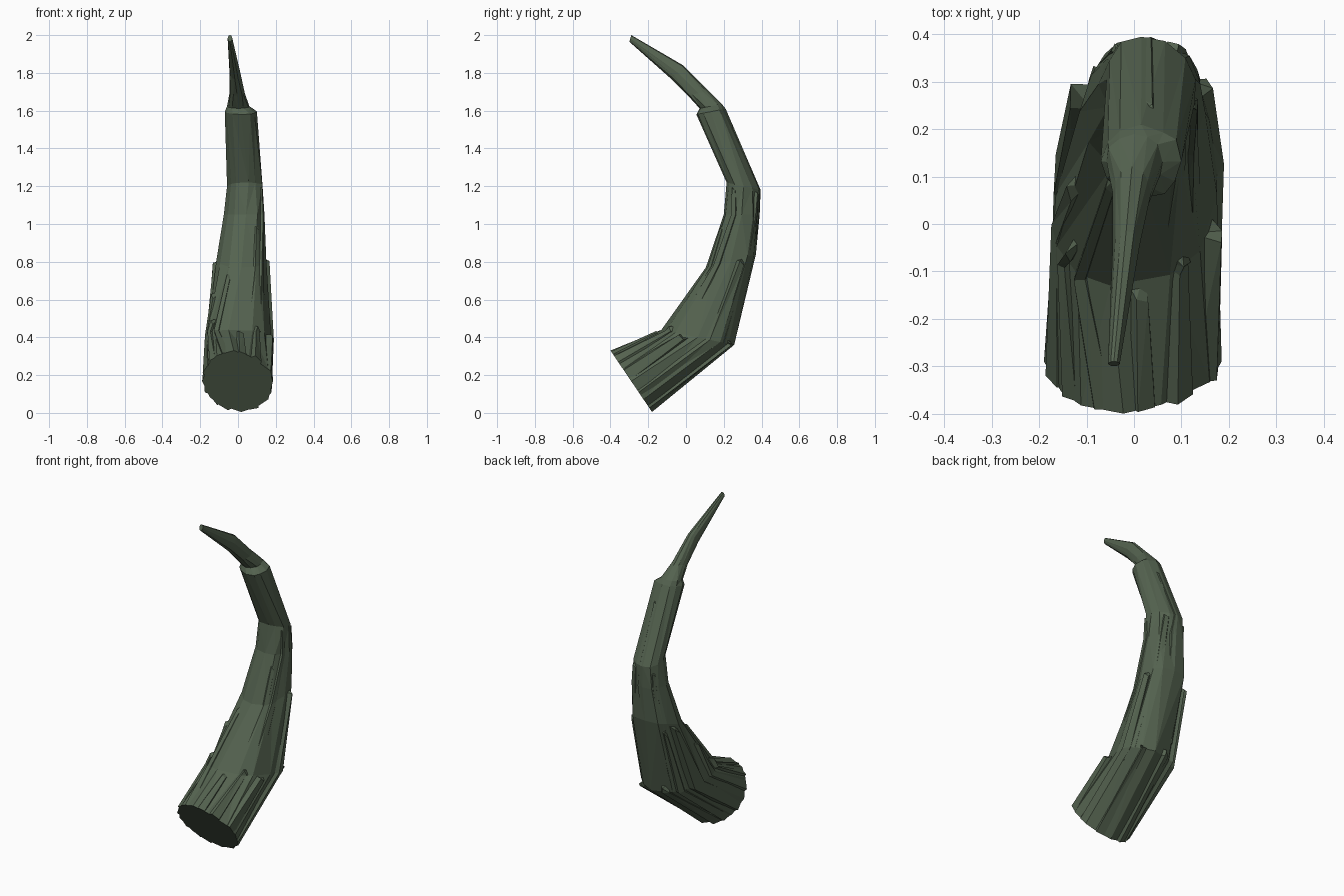
import bpy, bmesh, math, random
from mathutils import Vector

if "Cube" in bpy.data.objects:
    bpy.data.objects.remove(bpy.data.objects["Cube"])

random.seed(9)
bark = bpy.data.materials.new("dark moss green")
bark.diffuse_color = (0.09, 0.125, 0.08, 1)
bark.use_nodes = True
bark.node_tree.nodes["Principled BSDF"].inputs["Base Color"].default_value = bark.diffuse_color

# Horn stations: inner edge (y, z), outer edge (y, z), left x, right x,
# squareness, skew (pushes the outer side right and trims its left corner)
STATIONS = [
    (-.40, .33, -.18, .005, -.19, .185, .95, .02),
    (-.13, .44, .255, .36, -.165, .175, .72, .055),
    (.105, .77, .37, .84, -.115, .15, .72, .0),
    (.20, 1.05, .39, 1.05, -.075, .14, .78, -.01),
    (.215, 1.22, .395, 1.18, -.058, .13, .8, -.02),
    (.055, 1.58, .21, 1.61, -.07, .10, .85, 0),
    (.072, 1.612, .19, 1.635, -.058, .06, .85, 0),
    (.01, 1.68, .12, 1.705, -.045, .036, .85, 0),
    (-.075, 1.765, -.015, 1.84, -.045, .012, .9, 0),
    (-.30, 1.965, -.29, 2.0, -.055, -.03, .9, 0),
]


def surface(t, a, r=1.0):
    """Point on the horn: t along stations, a around (0 = outer, pi = inner)."""
    i = max(0, min(int(t), len(STATIONS) - 2))
    f = t - i
    s = [p + (q - p) * f for p, q in zip(STATIONS[i], STATIONS[i + 1])]
    c, k = math.cos(a), math.sin(a)
    skew = s[7] * c * (1 - .5 * abs(k))
    c = math.copysign(abs(c) ** s[6], c) * r
    k = math.copysign(abs(k) ** s[6], k) * r
    return Vector(((s[4] + s[5]) / 2 + k * (s[5] - s[4]) / 2 + skew,
                   (s[0] + s[2]) / 2 + c * (s[2] - s[0]) / 2,
                   (s[1] + s[3]) / 2 + c * (s[3] - s[1]) / 2))


def loft(name, rings):
    bm = bmesh.new()
    rows = [[bm.verts.new(p) for p in ring] for ring in rings]
    n = len(rows[0])
    for lo, hi in zip(rows, rows[1:]):
        for j in range(n):
            k = (j + 1) % n
            bm.faces.new((lo[j], lo[k], hi[k], hi[j]))
    bm.faces.new(rows[0][::-1])
    bm.faces.new(rows[-1])
    bmesh.ops.triangulate(bm, faces=[f for f in bm.faces if len(f.verts) == 4])
    bmesh.ops.recalc_face_normals(bm, faces=bm.faces)
    me = bpy.data.meshes.new(name)
    bm.to_mesh(me)
    bm.free()
    me.materials.append(bark)
    bpy.context.collection.objects.link(bpy.data.objects.new(name, me))


# Main curved horn with irregular lengthwise ridges
SIDES = 12
core = []
for t in range(len(STATIONS)):
    core.append([surface(t, 2 * math.pi * j / SIDES
                         + (0 if j % 3 == 0 else random.uniform(-.12, .12)),
                         1 if j % 3 == 0 else random.uniform(.9, 1.02))
                 for j in range(SIDES)])
loft("horn_core", core)


def strand(name, deg, width, t0, t1, r0, r1):
    """Raised bark splinter that follows the horn and ends in a slanted step."""
    a, w = math.radians(deg), math.radians(width) / 2
    ts = [t0] + [t for t in range(len(STATIONS)) if t0 < t < t1] + [t1]
    rings = []
    for t in ts:
        f = (t - t0) / (t1 - t0)
        r = r0 + (r1 - r0) * f
        b = a + random.uniform(-.09, .09)
        v = w * (1.15 - .45 * f)
        slant = .1 if t == t1 else 0
        rings.append([surface(t, b - v, .8), surface(t - slant, b - v * .7, r * .95),
                      surface(t - slant / 3, b + v * .3, r), surface(t, b + v, .8)])
    loft(name, rings)


# Bark splinters: angle, width, start, end, radius at start and end
SPLINTERS = [
    (-75, 36, 0, 1.97, 1.0, 1.16), (-48, 26, 0, 1.9, .98, 1.04),
    (68, 40, 0, 2.0, 1.0, 1.14), (104, 30, 0, 1.0, 1.02, 1.14),
    (-110, 28, 0, 1.6, 1.0, 1.06), (140, 26, 0, 1.1, .99, 1.05),
    (166, 20, 0, .95, .98, 1.05), (-160, 22, 0, 1.9, .98, 1.04),
    (-135, 20, 0, 1.2, .99, 1.05), (24, 30, 0, 1.05, 1.0, 1.03),
    (-22, 30, 0, 1.1, 1.0, 1.01), (120, 34, 1, 3.9, .95, 1.05),
    (40, 40, 1, 3.9, .95, 1.03), (-35, 34, 1.2, 3.7, .95, 1.02),
    (150, 30, 1, 2.8, .95, 1.04), (5, 34, 2, 4.8, .95, 1.02),
]
for n, s in enumerate(SPLINTERS, 1):
    strand(f"bark_splinter_{n}", *s)
